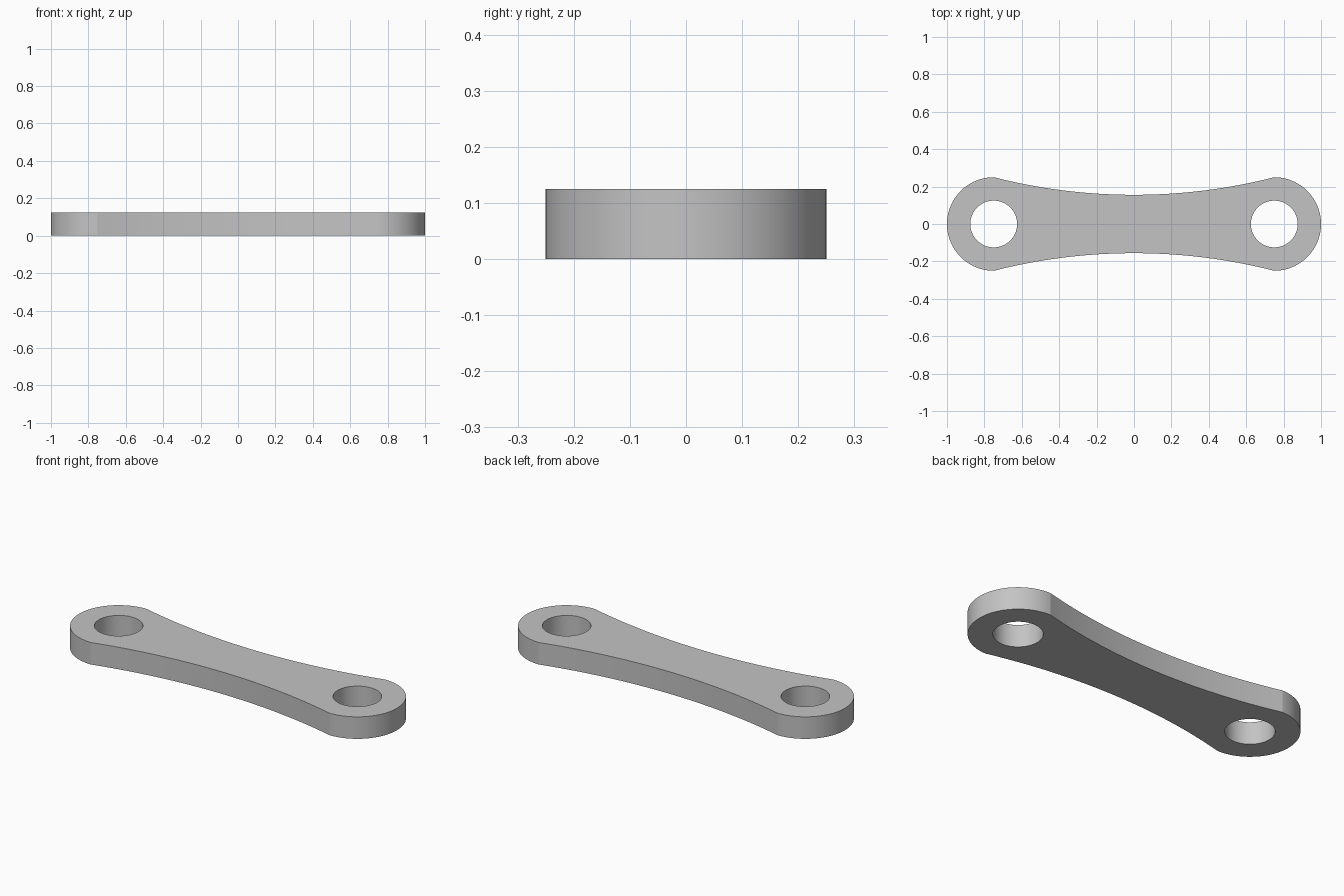
import bpy
import bmesh
from math import pi, cos, sin, asin, sqrt

cube = bpy.data.objects.get("Cube")
if cube:
    bpy.data.objects.remove(cube, do_unlink=True)

END_X, END_R, HOLE_R, WAIST, HEIGHT = 0.75, 0.25, 0.125, 0.156, 0.125


def arc(cx, cy, r, start, end, steps):
    """Points along an arc, without the last one."""
    return [(cx + r * cos(start + (end - start) * i / steps),
             cy + r * sin(start + (end - start) * i / steps)) for i in range(steps)]


# Outline: round end and concave edge, then the same turned half way round
sag = END_R - WAIST
edge_r = (END_X ** 2 + sag ** 2) / (2 * sag)
half = asin(END_X / edge_r)
outline = arc(END_X, 0, END_R, -pi / 2, pi / 2, 48)
outline += arc(0, WAIST + edge_r, edge_r, -pi / 2 + half, -pi / 2 - half, 32)
outline += [(-x, -y) for x, y in outline]

# Pin holes
loops = [outline] + [arc(s * END_X, 0, HOLE_R, 0, 2 * pi, 64) for s in (-1, 1)]

# Fill the profile and raise it to a plate
bm = bmesh.new()
edges = []
for loop in loops:
    verts = [bm.verts.new((x, y, 0)) for x, y in loop]
    edges += [bm.edges.new((v, verts[i - 1])) for i, v in enumerate(verts)]
bmesh.ops.triangle_fill(bm, edges=edges, use_beauty=True, normal=(0, 0, 1))
raised = bmesh.ops.extrude_face_region(bm, geom=bm.faces[:], use_keep_orig=True)
top = [g for g in raised["geom"] if isinstance(g, bmesh.types.BMVert)]
bmesh.ops.translate(bm, verts=top, vec=(0, 0, HEIGHT))
bmesh.ops.recalc_face_normals(bm, faces=bm.faces[:])
mesh = bpy.data.meshes.new("link_plate")
bm.to_mesh(mesh)
bm.free()

# Plain grey metal
grey = bpy.data.materials.new("light_grey")
grey.use_nodes = True
colour = (0.55, 0.55, 0.55, 1)
grey.diffuse_color = colour
grey.node_tree.nodes["Principled BSDF"].inputs["Base Color"].default_value = colour
mesh.materials.append(grey)

plate = bpy.data.objects.new("link_plate", mesh)
bpy.context.collection.objects.link(plate)
bpy.ops.object.select_all(action="DESELECT")
plate.select_set(True)
bpy.context.view_layer.objects.active = plate
bpy.ops.object.shade_smooth_by_angle(angle=0.17)
